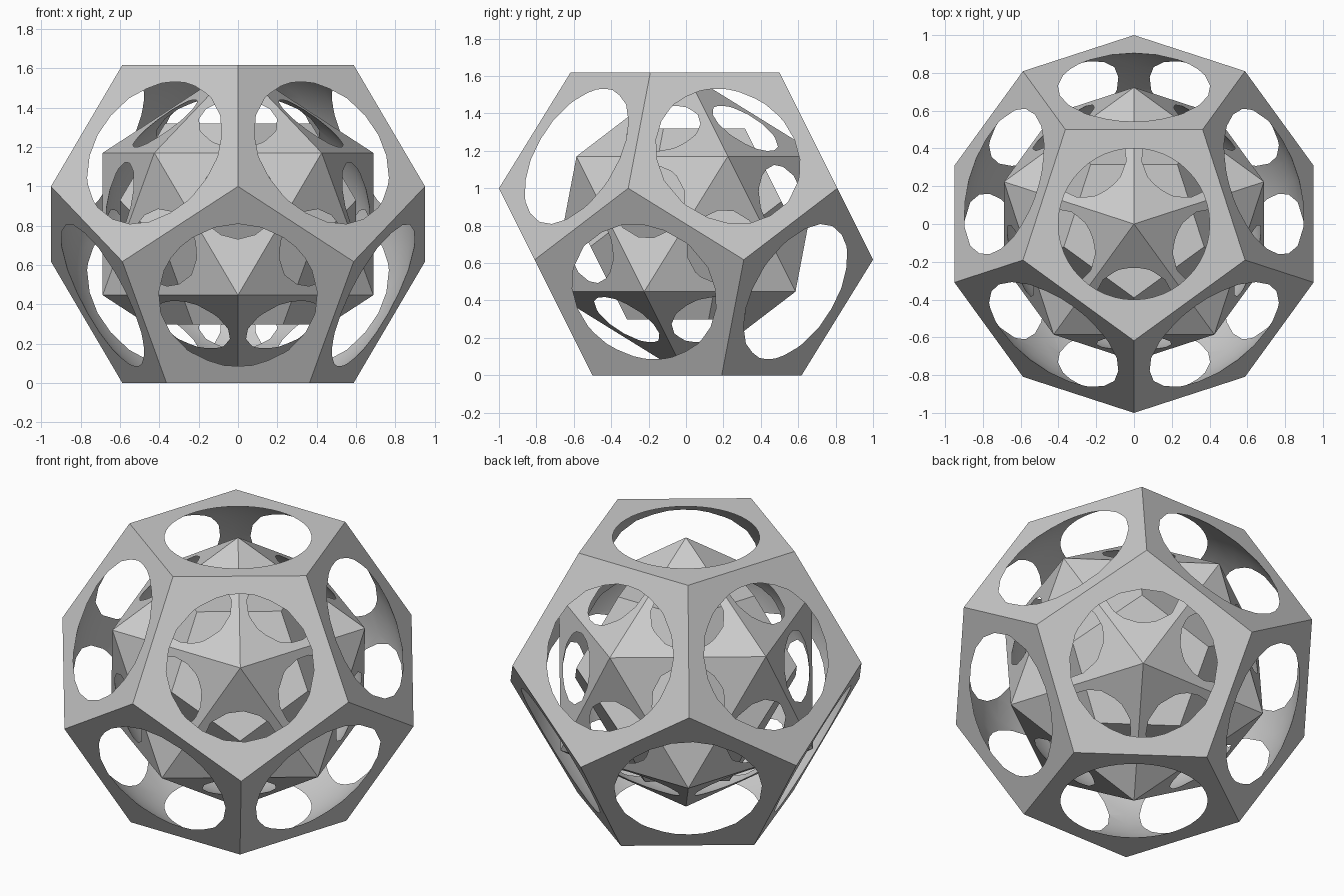
import bpy, bmesh, math
from mathutils import Vector

if "Cube" in bpy.data.objects:
    bpy.data.objects.remove(bpy.data.objects["Cube"], do_unlink=True)

PHI = (1 + math.sqrt(5)) / 2
MID = PHI / 2            # centre height, also the face distance of the outer frame

grey = bpy.data.materials.new("plain grey")
grey.use_nodes = True
grey.diffuse_color = (0.6, 0.6, 0.6, 1)
grey.node_tree.nodes["Principled BSDF"].inputs["Base Color"].default_value = (0.6, 0.6, 0.6, 1)


def ring(radius, z, front):
    """Five points around the axis, the first one facing front or back."""
    start = -math.pi / 2 if front else math.pi / 2
    angles = [start + i * math.tau / 5 for i in range(5)]
    return [Vector((radius * math.cos(a), radius * math.sin(a), z)) for a in angles]


def add_object(name, bm):
    mesh = bpy.data.meshes.new(name)
    bm.to_mesh(mesh)
    bm.free()
    mesh.materials.append(grey)
    obj = bpy.data.objects.new(name, mesh)
    obj.location.z = MID
    bpy.context.collection.objects.link(obj)
    return obj


def solid(name, points):
    """Convex solid through the points, with flat faces merged."""
    bm = bmesh.new()
    for p in points:
        bm.verts.new(p)
    bmesh.ops.convex_hull(bm, input=bm.verts[:])
    bmesh.ops.dissolve_limit(bm, angle_limit=0.02, verts=bm.verts[:], edges=bm.edges[:])
    bmesh.ops.recalc_face_normals(bm, faces=bm.faces[:])
    return add_object(name, bm)


def hollow(obj, radius):
    """Cut a ball out of the solid so that every face gets a round opening."""
    bm = bmesh.new()
    bmesh.ops.create_uvsphere(bm, u_segments=48, v_segments=24, radius=radius)
    for f in bm.faces:
        f.smooth = True
    ball = add_object("ball_cutter", bm)
    ball.hide_render = True
    cut = obj.modifiers.new("hollow", 'BOOLEAN')
    cut.operation = 'DIFFERENCE'
    cut.solver = 'EXACT'
    cut.object = ball
    bpy.context.view_layer.update()
    result = bpy.data.meshes.new_from_object(
        obj.evaluated_get(bpy.context.evaluated_depsgraph_get()))
    obj.modifiers.clear()
    obj.data = result
    bpy.data.objects.remove(ball, do_unlink=True)
    bpy.ops.object.select_all(action='DESELECT')
    obj.select_set(True)
    bpy.context.view_layer.objects.active = obj
    bpy.ops.object.shade_smooth_by_angle(angle=math.radians(15))


# Twelve-sided shape: two pentagon caps and two wide middle rings
twelve = (ring(1 / PHI, MID, True) + ring(1, MID - 1 / PHI, True)
          + ring(1, 1 / PHI - MID, False) + ring(1 / PHI, -MID, False))

# Twenty-sided shape whose corners sit at the centres of the outer faces
z20 = MID / math.sqrt(5)
twenty = ([Vector((0, 0, MID)), Vector((0, 0, -MID))]
          + ring(2 * z20, z20, False) + ring(2 * z20, -z20, True))

# Outer frame
hollow(solid("outer_frame", twelve), math.hypot(MID, 0.405))

# Middle frame
face_distance = 0.7947 * MID
hollow(solid("middle_frame", twenty), math.hypot(face_distance, 0.203))

# Solid core, its corners at the centres of the middle frame's faces
scale = face_distance / twelve[0].length
solid("inner_core", [p * scale for p in twelve])
